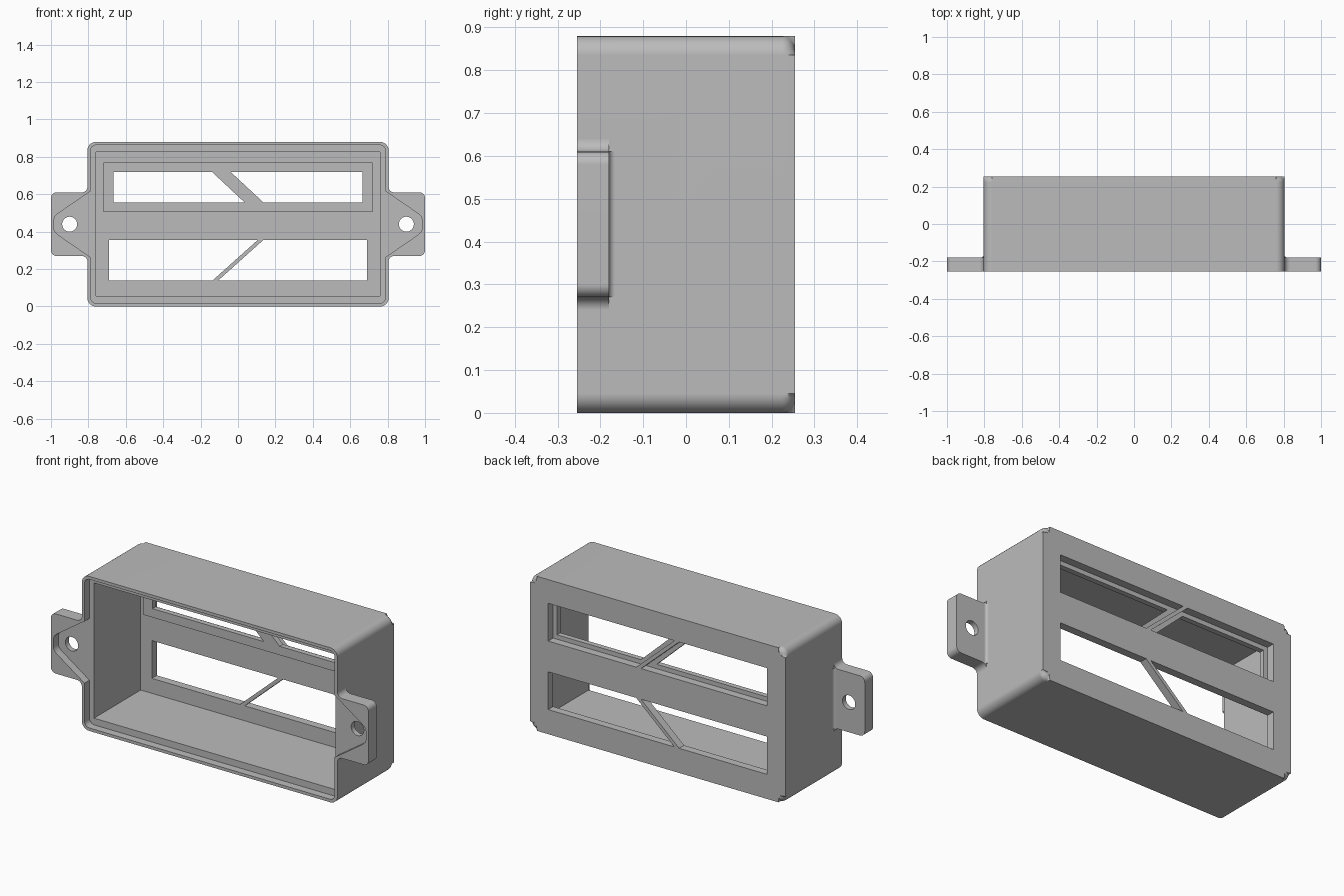
import bpy, bmesh
from math import cos, sin, pi, radians

if "Cube" in bpy.data.objects:
    bpy.data.objects.remove(bpy.data.objects["Cube"], do_unlink=True)

grey = bpy.data.materials.new("matte grey plastic")
grey.use_nodes = True
colour = (0.5, 0.5, 0.5, 1)
grey.diffuse_color = colour
grey.node_tree.nodes["Principled BSDF"].inputs["Base Color"].default_value = colour

FRONT, BACK, MID = -0.255, 0.255, 0.44   # depth limits and middle height
WALL = 0.21                              # inner face of the back wall


def arc(cx, cz, r, start, end, n=6):
    return [(cx + r * cos(radians(start + (end - start) * i / n)),
             cz + r * sin(radians(start + (end - start) * i / n))) for i in range(n + 1)]


def rounded_rect(w, h, r):
    """Rounded outline with half sizes w and h, about the middle height."""
    pts = []
    for k, (sx, sz) in enumerate([(1, 1), (-1, 1), (-1, -1), (1, -1)]):
        pts += arc(sx * (w - r), MID + sz * (h - r), r, 90 * k, 90 * k + 90)
    return pts


def rect(w, z0, z1):
    return [(-w, z0), (w, z0), (w, z1), (-w, z1)]


def solid(name, pts, a, b, axis="y", back_bevel=0):
    """Extrude an outline along y (points are x, z) or along z (points are x, y)."""
    bm = bmesh.new()
    place = (lambda p, t: (p[0], t, p[1])) if axis == "y" else (lambda p, t: (p[0], p[1], t))
    lo = [bm.verts.new(place(p, a)) for p in pts]
    hi = [bm.verts.new(place(p, b)) for p in pts]
    bm.faces.new(lo)
    cap = bm.faces.new(hi)
    for i in range(len(pts)):
        j = (i + 1) % len(pts)
        bm.faces.new((lo[i], lo[j], hi[j], hi[i]))
    if back_bevel:
        bmesh.ops.bevel(bm, geom=list(cap.edges), offset=back_bevel, segments=6,
                        profile=0.5, affect="EDGES")
    bmesh.ops.recalc_face_normals(bm, faces=bm.faces)
    mesh = bpy.data.meshes.new(name)
    bm.to_mesh(mesh)
    bm.free()
    ob = bpy.data.objects.new(name, mesh)
    bpy.context.collection.objects.link(ob)
    mesh.materials.append(grey)
    return ob


def combine(target, other, operation):
    """Bake one boolean step and discard the helper solid."""
    mod = target.modifiers.new("step", "BOOLEAN")
    mod.operation, mod.object, mod.solver = operation, other, "EXACT"
    dg = bpy.context.evaluated_depsgraph_get()
    mesh = bpy.data.meshes.new_from_object(target.evaluated_get(dg))
    target.modifiers.clear()
    target.data = mesh
    bpy.data.objects.remove(other, do_unlink=True)


def cut(pts, a, b):
    combine(housing, solid("cutter", pts, a, b), "DIFFERENCE")


def mirrored(pts, s):
    return [(s * x, z) for x, z in pts]


def cut_window(w, z0, z1, low_x, high_x, half_bar, a, b):
    """Two panes separated by a slanted bar."""
    for s in (-1, 1):
        cut([(s * w, z0), (low_x + s * half_bar, z0),
             (high_x + s * half_bar, z1), (s * w, z1)], a, b)


# Outer housing with rounded back rim
housing = solid("housing", rounded_rect(0.805, MID, 0.045), FRONT, BACK, back_bevel=0.03)

# Mounting lugs with rounded tips and flared roots
R, LUG = 0.03, 0.17
for s in (-1, 1):
    top = (arc(0.805 + R, MID + LUG + R, R, 180, 270)
           + arc(1 - R, MID + LUG - R, R, 90, 0))
    outline = ([(0.78, MID + LUG + R)] + top
               + [(x, 2 * MID - z) for x, z in reversed(top)] + [(0.78, MID - LUG - R)])
    combine(housing, solid("lug", mirrored(outline, s), FRONT, -0.18), "UNION")
    f = 0.015
    fillet = [(0.79, -0.19), (0.805 + f, -0.19)] + arc(0.805 + f, -0.18 + f, f, 270, 180) + [(0.79, -0.18 + f)]
    combine(housing, solid("root_fillet", mirrored(fillet, s), MID - LUG, MID + LUG, "z"), "UNION")

# Front rebate, main cavity, lug recesses and screw holes
REBATE = FRONT + 0.045
cut(rounded_rect(0.788, 0.423, 0.03), FRONT - 0.05, REBATE)
cut(rect(0.76, 0.055, 0.825), FRONT - 0.05, WALL)
for s in (-1, 1):
    half = [(0.77, 0.187), (0.805, 0.165), (0.965, 0.055), (0.98, 0.04), (0.985, 0.022)]
    recess = ([(x, MID + d) for x, d in half] + [(x, MID - d) for x, d in reversed(half)])
    cut(mirrored(recess, s), FRONT - 0.05, REBATE)
    cut(arc(s * 0.9, MID, 0.04, 0, 352.5, 47), FRONT - 0.1, -0.1)

# Raised frame behind the upper window
combine(housing, solid("window_frame", rect(0.72, 0.505, 0.77), 0.18, WALL + 0.01), "UNION")

# Upper stepped window and lower plain window
cut_window(0.69, 0.53, 0.745, 0.12, -0.12, 0.015, WALL, 0.3)
cut_window(0.665, 0.555, 0.72, 0.087, -0.09, 0.05, 0.1, 0.3)
cut_window(0.69, 0.14, 0.355, -0.12, 0.12, 0.015, 0.1, 0.3)

# Smooth rounded edges, crisp flats
bpy.ops.object.select_all(action="DESELECT")
housing.select_set(True)
bpy.context.view_layer.objects.active = housing
bpy.ops.object.shade_smooth_by_angle(angle=radians(30))
weighted = housing.modifiers.new("even_shading", "WEIGHTED_NORMAL")
weighted.keep_sharp = True
